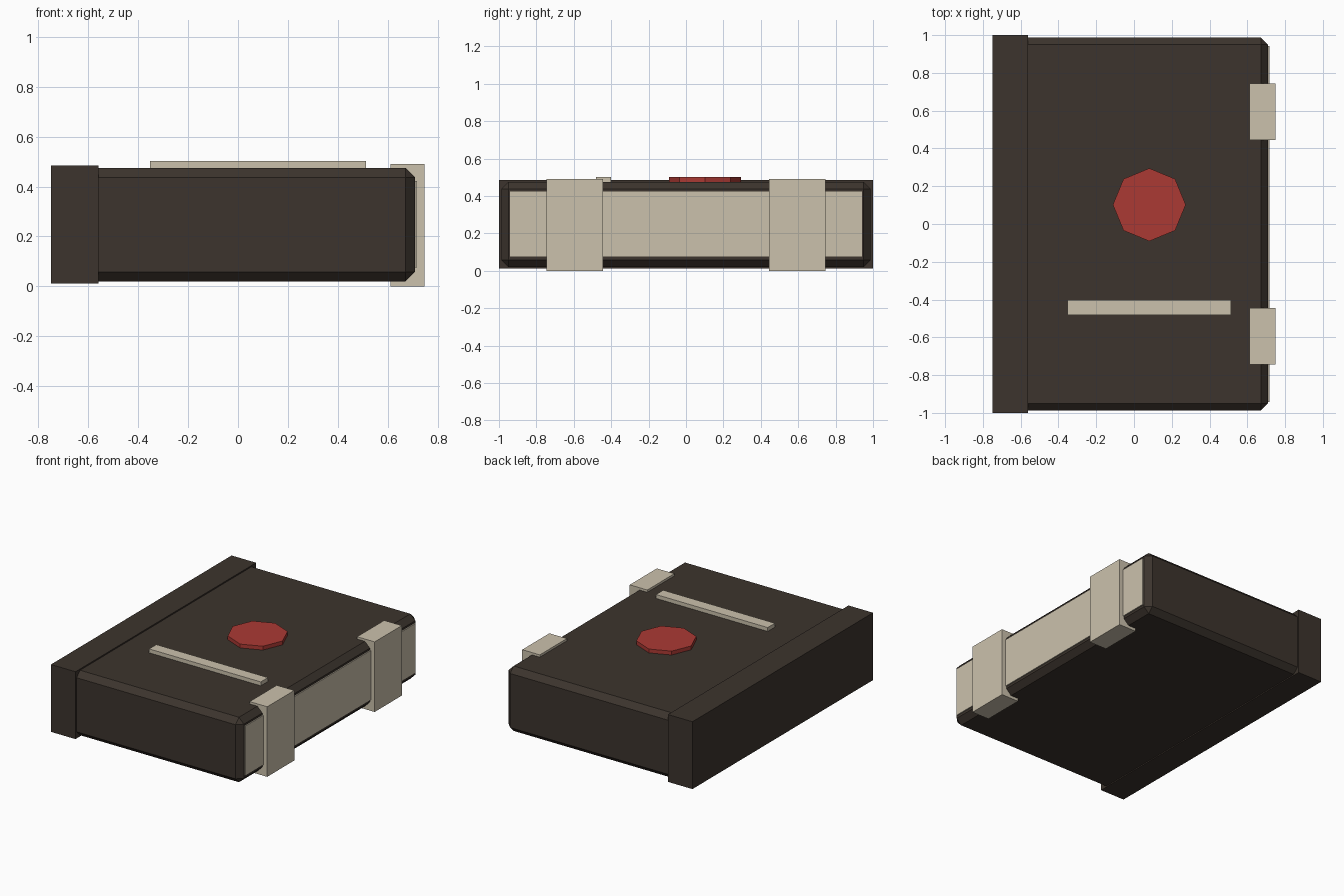
import bpy, bmesh
from mathutils import Matrix

if "Cube" in bpy.data.objects:
    bpy.data.objects.remove(bpy.data.objects["Cube"])


def material(name, rgb):
    m = bpy.data.materials.new(name)
    m.diffuse_color = (*rgb, 1)
    m.use_nodes = True
    m.node_tree.nodes["Principled BSDF"].inputs["Base Color"].default_value = m.diffuse_color
    return m


leather = material("dark brown leather", (0.045, 0.034, 0.026))
cream = material("cream", (0.60, 0.535, 0.415))
red = material("red", (0.41, 0.042, 0.034))


def finish(name, bm, mat):
    me = bpy.data.meshes.new(name)
    bm.to_mesh(me)
    bm.free()
    me.materials.append(mat)
    ob = bpy.data.objects.new(name, me)
    bpy.context.collection.objects.link(ob)
    return ob


def box(name, x, y, z, mat, chamfer=0):
    bm = bmesh.new()
    size = [b - a for a, b in (x, y, z)]
    mid = [(a + b) / 2 for a, b in (x, y, z)]
    bmesh.ops.create_cube(bm, size=1, matrix=Matrix.Translation(mid) @ Matrix.Diagonal((*size, 1)))
    if chamfer:
        bmesh.ops.bevel(bm, geom=bm.edges[:], offset=chamfer, segments=1,
                        profile=0.5, affect='EDGES')
    return finish(name, bm, mat)


# Chamfered cover block, square spine and page edge
box("cover", (-0.71, 0.71), (-0.987, 0.987), (0.02, 0.475), leather, 0.038)
box("spine", (-0.75, -0.56), (-1, 1), (0.012, 0.484), leather)
box("page_edge", (0.60, 0.718), (-0.942, 0.942), (0.075, 0.423), cream)

# Two clasps wrapping the open edge
for side, (a, b) in {"front": (-0.745, -0.445), "back": (0.445, 0.745)}.items():
    box(side + "_clasp", (0.612, 0.748), (a, b), (0, 0.491), cream)

# Raised bar on the top cover
box("cover_bar", (-0.352, 0.514), (-0.482, -0.402), (0.46, 0.502), cream)

# Eight-sided medallion
bm = bmesh.new()
bmesh.ops.create_cone(bm, cap_ends=True, segments=8, radius1=0.193, radius2=0.193,
                      depth=0.042, matrix=Matrix.Translation((0.081, 0.102, 0.481)))
finish("medallion", bm, red)
